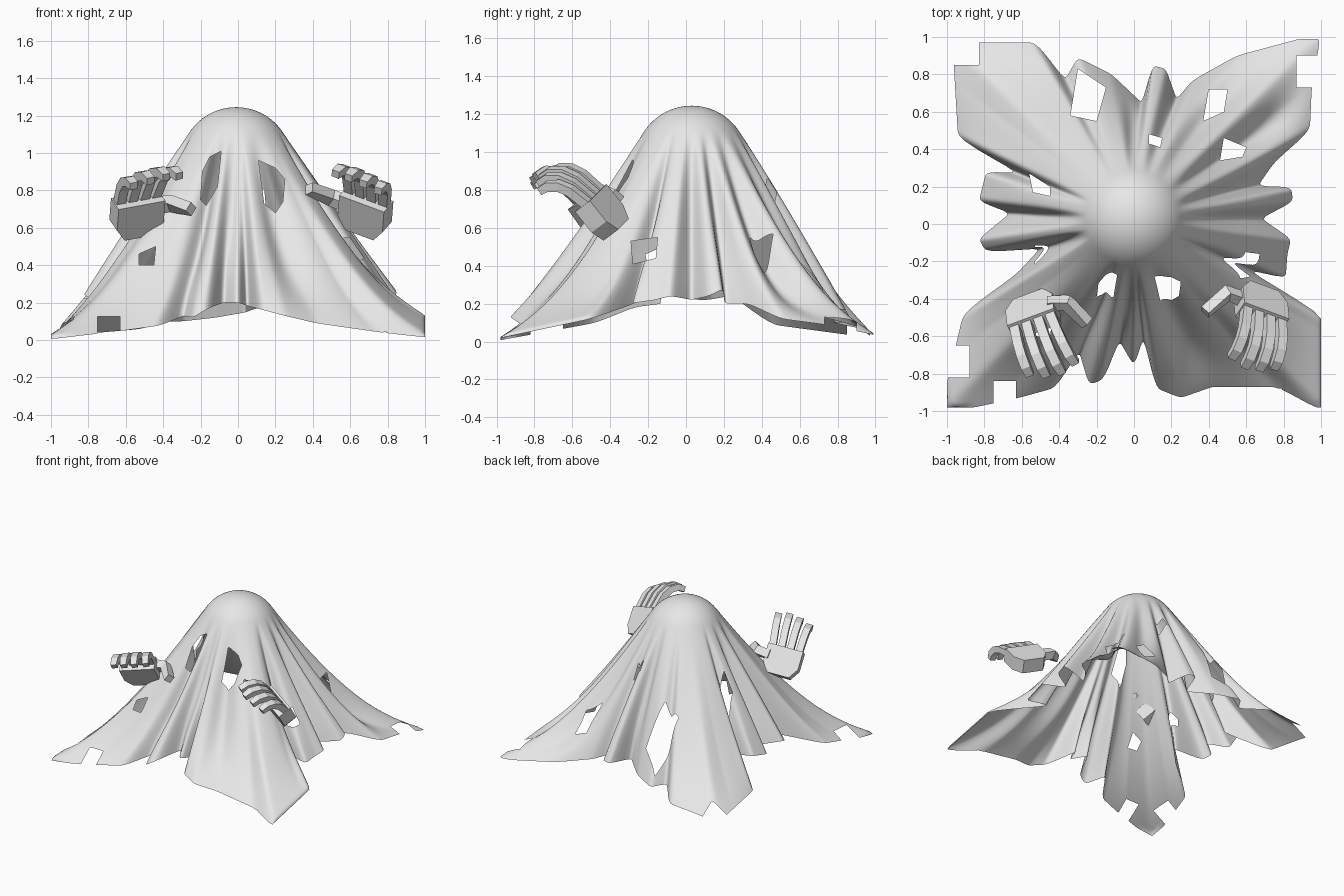
import bpy, bmesh, math
from mathutils import Vector

if "Cube" in bpy.data.objects:
    bpy.data.objects.remove(bpy.data.objects["Cube"])

grey = bpy.data.materials.new("pale_grey")
grey.diffuse_color = (0.8, 0.8, 0.8, 1)
grey.use_nodes = True
grey.node_tree.nodes["Principled BSDF"].inputs["Base Color"].default_value = grey.diffuse_color


def finish(bm, name, smooth=False):
    me = bpy.data.meshes.new(name)
    bm.to_mesh(me)
    bm.free()
    me.materials.append(grey)
    for p in me.polygons:
        p.use_smooth = smooth
    ob = bpy.data.objects.new(name, me)
    bpy.context.collection.objects.link(ob)
    return ob


# Hem of the cloth: fold ridges, valleys and corners, counter-clockwise
HEM = [
    (.84, -.08, .24), (.68, .03, .22), (.85, .12, .24), (.84, .2, .28), (.66, .2, .2),
    (.75, .33, .2), (.94, .5, .12), (.95, .73, .09), (1.0, 1.02, .03), (.55, .9, .08),
    (.3, .76, .12), (.23, .66, .14), (.17, .83, .17), (.09, .85, .17), (.05, .64, .15),
    (-.12, .8, .12), (-.3, .89, .1), (-.375, .76, .1), (-.51, .97, .06), (-.97, .97, .02),
    (-.94, .45, .09), (-.6, .27, .22), (-.79, .28, .25), (-.83, .12, .22),
    (-.66, .06, .22), (-.83, -.08, .25), (-.79, -.15, .22), (-.5, -.13, .2), (-.64, -.28, .18),
    (-.91, -.47, .1), (-1.04, -1.02, 0), (-.62, -.93, .05), (-.4, -.87, .08), (-.3, -.66, .13),
    (-.24, -.86, .12), (-.16, -.83, .17), (-.08, -.62, .2), (0, -.76, .2), (.06, -.58, .18),
    (.1, -.87, .17), (.25, -.93, .13), (.42, -.87, .09), (.77, -.87, .04), (1.04, -1.02, .01),
    (1.03, -.5, .12), (.56, -.22, .22), (.81, -.3, .2), (.82, -.16, .22),
]
# Hollows between folds: angle in degrees, depth, half width
HOLLOWS = [(34, .16, 5), (54, .09, 6), (-67, .12, 8), (-110, .08, 6), (-25, .07, 5)]
CX, CY, R, TOP = -.01, .03, .30, 1.245
PHI = .95            # where the cloth leaves the round head
N, DOME, DRAPE = 480, 12, 44


def soften(ring, passes):
    for _ in range(passes):
        ring = [tuple((ring[i - 1][q] + 2 * ring[i][q] + ring[(i + 1) % N][q]) / 4 for q in (0, 1))
                for i in range(N)]
    return ring


def hem_samples():
    """Sample the hem at even angles."""
    pts = sorted((math.atan2(y - CY, x - CX) % math.tau, x - CX, y - CY, z) for x, y, z in HEM)
    out = []
    for i in range(N):
        a = math.tau * i / N
        k = next((j for j, p in enumerate(pts) if p[0] > a), 0)
        (_, x0, y0, z0), (_, x1, y1, z1) = pts[k - 1], pts[k]
        dx, dy, c, s = x1 - x0, y1 - y0, math.cos(a), math.sin(a)
        den = s * dx - c * dy
        t = min(1, max(0, (c * y0 - s * x0) / den)) if abs(den) > 1e-9 else 0
        out.append((math.hypot(x0 + dx * t, y0 + dy * t), z0 + (z1 - z0) * t))
    return out


# Draped cloth: round head lofted down to the hem
bm = bmesh.new()
apex = bm.verts.new((CX, CY, TOP))
rows = []
for j in range(1, DOME + 1):
    p = PHI * j / DOME
    rows.append([bm.verts.new((CX + R * math.sin(p) * math.cos(math.tau * i / N),
                               CY + R * math.sin(p) * math.sin(math.tau * i / N),
                               TOP - R + R * math.cos(p))) for i in range(N)])
r0, z0 = R * math.sin(PHI), TOP - R + R * math.cos(PHI)
hem = soften(hem_samples(), 3)
broad = soften(hem, 25)
# Depth of the cloth's sag at each angle: valleys of the hem plus the listed hollows
sag = []
for i in range(N):
    peak = min(max(hem[(i + k) % N][0] for k in range(0, 15)),
               max(hem[i - k][0] for k in range(0, 15)))
    d = .12 * min(1, (peak - hem[i][0]) / .18)
    for deg, depth, width in HOLLOWS:
        off = (360 * i / N - deg + 180) % 360 - 180
        d += depth * math.exp(-(off / width) ** 2)
    sag.append((d, 0))
sag = soften(sag, 12)
for j in range(1, DRAPE + 1):
    t = j / DRAPE
    mix = t * t * (3 - 2 * t)          # folds sharpen toward the hem
    row = []
    for i in range(N):
        a = math.tau * i / N
        rh = broad[i][0] + (hem[i][0] - broad[i][0]) * mix
        zh = broad[i][1] + (hem[i][1] - broad[i][1]) * mix
        reach = .4 * math.hypot(rh - r0, zh - z0)
        r1, z1 = r0 + reach * math.cos(PHI), z0 - reach * math.sin(PHI)
        r = (1 - t) ** 2 * r0 + 2 * t * (1 - t) * r1 + t * t * rh
        z = (1 - t) ** 2 * z0 + 2 * t * (1 - t) * z1 + t * t * zh
        # corners flare out flat near the ground
        flare = max(0, min(1, (broad[i][0] - .85) / .35))
        z -= .075 * flare * math.sin(math.pi * t * t) + sag[i][0] * math.sin(math.pi * t) ** 1.5
        x, y = CX + r * math.cos(a), CY + r * math.sin(a)
        row.append(bm.verts.new((max(-1, min(1, x)), max(-.98, min(.99, y)), max(0, z))))
    rows.append(row)
for i in range(N):
    bm.faces.new((apex, rows[0][i], rows[0][(i + 1) % N]))
for a, b in zip(rows, rows[1:]):
    for i in range(N):
        k = (i + 1) % N
        bm.faces.new((a[i], b[i], b[k], a[k]))


def cut(poly, u, v, keep=lambda c: True):
    """Cut a convex polygon, seen along the axis left over from u and v, out of the cloth."""
    lo = [min(p[q] for p in poly) - .03 for q in (0, 1)]
    hi = [max(p[q] for p in poly) + .03 for q in (0, 1)]
    mid = [sum(p[q] for p in poly) / len(poly) for q in (0, 1)]
    planes = []
    for p, q in zip(poly, poly[1:] + poly[:1]):
        n = [q[1] - p[1], p[0] - q[0]]
        if (mid[0] - p[0]) * n[0] + (mid[1] - p[1]) * n[1] > 0:
            n = [-n[0], -n[1]]
        co, no = Vector(), Vector()
        co[u], co[v], no[u], no[v] = p[0], p[1], n[0], n[1]
        planes.append((co, no.normalized()))

    def near():
        res = []
        for f in bm.faces:
            c = f.calc_center_median()
            if lo[0] < c[u] < hi[0] and lo[1] < c[v] < hi[1] and keep(c):
                res.append(f)
        return res
    for co, no in planes:
        fs = near()
        geom = fs + list({e for f in fs for e in f.edges}) + list({w for f in fs for w in f.verts})
        bmesh.ops.bisect_plane(bm, geom=geom, plane_co=co, plane_no=no, dist=1e-5)
    dead = [f for f in near()
            if all((f.calc_center_median() - co).dot(no) < 0 for co, no in planes)]
    bmesh.ops.delete(bm, geom=dead, context='FACES')


def box(x0, y0, x1, y1):
    return [(x0, y0), (x1, y0), (x1, y1), (x0, y1)]


# Eye holes and a tear on the front
for poly in ([(-.09, 1.01), (-.15, .98), (-.19, .9), (-.2, .75), (-.17, .72), (-.11, .82)],
             [(.11, .96), (.2, .92), (.25, .86), (.24, .74), (.2, .68), (.14, .73)],
             [(-.53, .46), (-.44, .5), (-.45, .4), (-.53, .4)]):
    cut(poly, 0, 2, lambda c: c.y < 0)
# Tear on the right side
cut([(-.29, .53), (-.15, .55), (-.16, .44), (-.28, .41)], 1, 2, lambda c: c.x > 0)
# Tears in the back and sides, then notches in the hem
for poly in ([(-.3, .83), (-.15, .73), (-.2, .55), (-.34, .58)],
             [(.4, .72), (.5, .72), (.48, .6), (.37, .55)],
             [(.48, .46), (.6, .41), (.58, .36), (.46, .34)],
             [(.08, .48), (.15, .46), (.14, .41), (.08, .43)],
             [(-.56, .27), (-.45, .2), (-.45, .15), (-.54, .17)],
             box(.87, .73, 1.1, .9), box(-1.1, .85, -.83, 1.1),
             box(-1.1, -.82, -.88, -.65), box(-.75, -1.1, -.63, -.84),
             box(.45, -1.1, .79, -.88)):
    cut(poly, 0, 1)
finish(bm, "draped_cloth", smooth=True)


def sweep(bm, pts, side, w, h):
    """Sweep a rectangular section along a short path."""
    rings = []
    for i, p in enumerate(pts):
        tan = (pts[min(i + 1, len(pts) - 1)] - pts[max(i - 1, 0)]).normalized()
        s = (side - tan * side.dot(tan)).normalized()
        up = s.cross(tan)
        k = .85 if i == len(pts) - 1 else 1
        rings.append([bm.verts.new(p + s * (a * w * k / 2) + up * (b * h * k / 2))
                      for a, b in ((-1, -1), (1, -1), (1, 1), (-1, 1))])
    for a, b in zip(rings, rings[1:]):
        for i in range(4):
            bm.faces.new((a[i], a[(i + 1) % 4], b[(i + 1) % 4], b[i]))
    bm.faces.new(rings[0][::-1])
    bm.faces.new(rings[-1])


def hand(name, centre, inward, reach, drift, thumb):
    c, w = Vector(centre), Vector(inward).normalized()
    length = Vector((0, -.6, .8))
    length = (length - w * length.dot(w)).normalized()
    palmar = w.cross(length)
    if palmar.y > 0:
        palmar = -palmar
    bm = bmesh.new()
    # Palm: plate narrowing to the wrist
    outline = [(-.135, .1), (.135, .1), (.135, -.04), (.085, -.115), (-.085, -.115), (-.135, -.04)]
    rings = [[bm.verts.new(c + w * a + length * b + palmar * d) for a, b in outline]
             for d in (-.055, .055)]
    bm.faces.new(rings[0])
    bm.faces.new(rings[1][::-1])
    for i in range(6):
        k = (i + 1) % 6
        bm.faces.new((rings[0][i], rings[1][i], rings[1][k], rings[0][k]))
    # Four curled fingers
    for f, scale in enumerate((.88, 1, 1.05, .97)):
        p = c + w * (-.102 + .068 * f) + length * .09 - palmar * .015
        pts = [p.copy()]
        for ang, ln in ((12, .14), (30, .08), (55, .07), (85, .06)):
            a = math.radians(ang)
            step = length * math.cos(a) + palmar * math.sin(a) + w * (.05 * (f - 1.5) + drift)
            p = p + step * ln * scale * reach
            pts.append(p.copy())
        sweep(bm, pts, w, .052, .05)
    # Thumb
    sweep(bm, [Vector(q) for q in thumb], palmar, .065, .065)
    bmesh.ops.recalc_face_normals(bm, faces=bm.faces)
    finish(bm, name)


hand("right_side_hand", (.68, -.44, .68), (-.27, .1, .1), .95, -.02,
     [(.6, -.41, .72), (.5, -.37, .76), (.38, -.47, .81)])
hand("left_side_hand", (-.54, -.48, .67), (.27, .1, .05), 1, .08,
     [(-.46, -.43, .72), (-.36, -.42, .73), (-.25, -.53, .70)])
